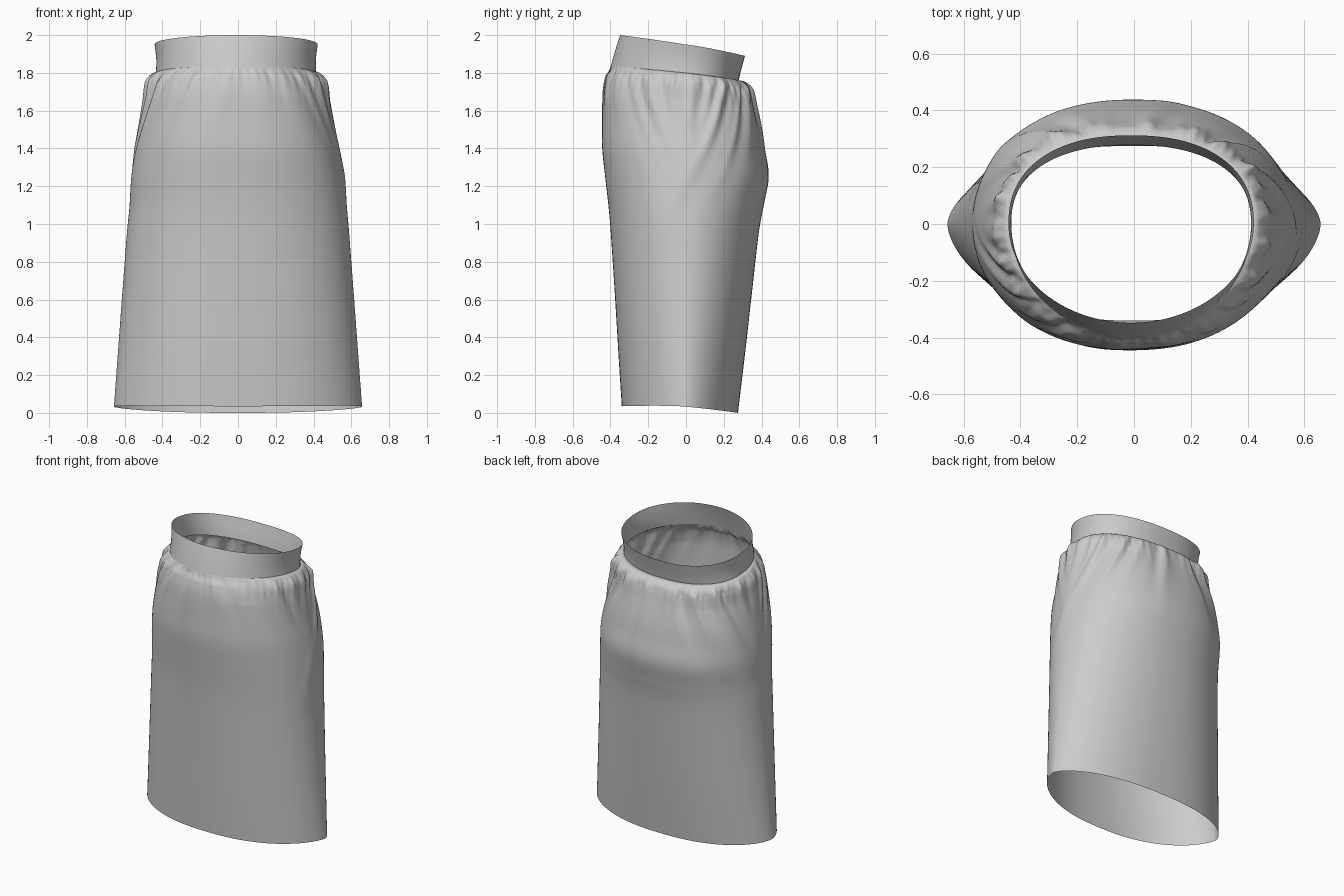
import bpy, bmesh, math, random

if "Cube" in bpy.data.objects:
    bpy.data.objects.remove(bpy.data.objects["Cube"])

random.seed(11)
SEGMENTS = 320

# Ring stations: z at front / side / back, half width, front depth, back depth, roundness, x shift
BODY = [
    (1.835, 1.80, 1.755, .425, .398, .278, 2.2, -.01),
    (1.81, 1.79, 1.755, .450, .406, .310, 2.2, -.01),
    (1.77, 1.74, 1.715, .478, .425, .350, 2.2, -.01),
    (1.68, 1.65, 1.62, .490, .440, .375, 2.2, -.01),
    (1.50, 1.50, 1.50, .518, .444, .402, 2.25, -.01),
    (1.39, 1.39, 1.39, .540, .443, .420, 2.22, -.008),
    (1.25, 1.25, 1.25, .560, .428, .438, 2.18, -.005),
    (1.10, 1.10, 1.10, .573, .411, .412, 2.14, 0),
    (.95, .95, .95, .588, .398, .385, 2.1, 0),
    (.60, .60, .60, .615, .375, .345, 2.06, 0),
    (.30, .30, .30, .637, .357, .311, 2.03, 0),
    (.035, .033, 0, .657, .340, .275, 2.0, 0),
]
BAND = [
    (2.0, 1.95, 1.89, .432, .348, .312, 2.2, -.01),
    (1.95, 1.90, 1.845, .425, .365, .300, 2.2, -.01),
    (1.89, 1.85, 1.80, .422, .383, .288, 2.2, -.01),
    BODY[0],
]


def clamp(v):
    return max(0, min(1, v))


def station(table, t):
    """Smoothly interpolate the station table at t in 0..1."""
    s = t * (len(table) - 1)
    i = min(int(s), len(table) - 2)
    f = s - i
    p = [table[max(0, min(len(table) - 1, i + k))] for k in (-1, 0, 1, 2)]
    return [b + .5 * f * (c - a + f * (2*a - 5*b + 4*c - d + f * (3*(b - c) + d - a)))
            for a, b, c, d in zip(*p)]


def ring_point(st, angle):
    """Point on an egg-shaped ring; angle 0 is the front."""
    zf, zs, zb, w, yf, yb, e, shift = st
    s, c = math.sin(angle), math.cos(angle)
    # Flat front and pointed sides towards the hem, rounder front at the waist
    low, top = clamp((1.1 - zs) / 1.1), clamp((zs - 1.65) / .15)
    e += top * (-.22 if c > 0 else .1)
    p, q = e + .35 * low, e - .35 * low
    x = shift + math.copysign(abs(s) ** (2 / p), s) * w
    y = -math.copysign(abs(c) ** (2 / q), c) * (yf if c > 0 else yb)
    z = zs + (zf - zb) / 2 * c + ((zf + zb) / 2 - zs) * c * c
    return x, y, z


# Folds falling from the waist, evenly spread with jitter: angle, width, length, height
folds = []
FOLDS = 44
for i in range(FOLDS):
    a = 2 * math.pi * (i + random.uniform(.1, .9)) / FOLDS
    side = abs(math.sin(a))
    back = max(0, -math.cos(a))
    sign = 1 if i % 2 else -1
    folds.append((a, random.uniform(.045, .085),
                  random.uniform(.1, .25) + .25 * side + .1 * back,
                  sign * random.uniform(.006, .02) * (.3 + .6 * side + .6 * back)))


def gathers(angle, depth):
    """Outward offset of the cloth at a given depth below the seam."""
    if depth > .9:
        return 0
    grow = min(1, depth / .05)
    total = .005 * math.sin(58 * angle + 2 * math.sin(5 * angle)) \
        * grow * math.exp(-depth / .06)
    for a, width, length, height in folds:
        centre = a + 1.1 * depth * math.sin(2 * a)
        d = (angle - centre + math.pi) % (2 * math.pi) - math.pi
        u = d / (width * (1 + depth))
        if abs(u) < 3:
            total += height * grow * math.exp(-u * u - (depth / length) ** 2)
    return total


def loft(name, table, rows, gathered=False):
    """Build an open tube through the stations."""
    bm = bmesh.new()
    rings = []
    for r in range(rows + 1):
        st = station(table, r / rows)
        ring = []
        for k in range(SEGMENTS):
            angle = 2 * math.pi * k / SEGMENTS
            x, y, z = ring_point(st, angle)
            if gathered:
                depth = max(0, ring_point(table[0], angle)[2] - z)
                off = gathers(angle, depth)
                x += off * math.sin(angle)
                y -= off * math.cos(angle)
                z += off * .6 * math.exp(-depth / .05)
            ring.append(bm.verts.new((x, y, z)))
        rings.append(ring)
    for upper, lower in zip(rings, rings[1:]):
        for k in range(SEGMENTS):
            n = (k + 1) % SEGMENTS
            bm.faces.new((lower[k], lower[n], upper[n], upper[k])).smooth = True
    mesh = bpy.data.meshes.new(name)
    bm.to_mesh(mesh)
    bm.free()
    obj = bpy.data.objects.new(name, mesh)
    bpy.context.collection.objects.link(obj)
    return obj


# Tilted waistband and gathered skirt
loft("waistband", BAND, 6)
loft("skirt_body", BODY, 121, gathered=True)
